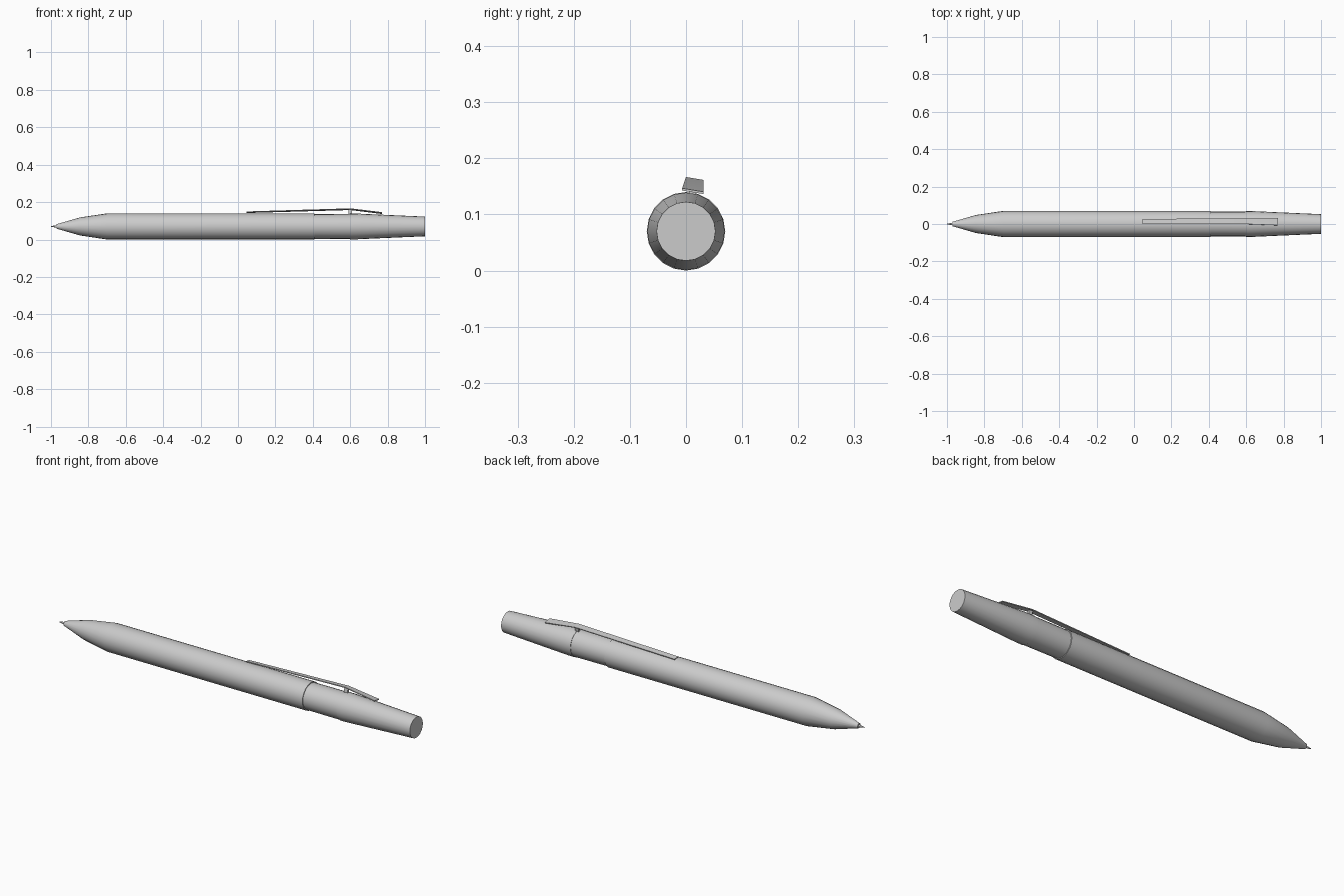
import bpy, bmesh, math
from mathutils import Matrix, Vector

cube = bpy.data.objects.get("Cube")
if cube:
    bpy.data.objects.remove(cube)

SIDES = 20
AXIS = 0.07            # height of the pen's centre line
CLIP_TURN = math.radians(-9.5)

grey = bpy.data.materials.new("light_grey")
grey.use_nodes = True
grey.diffuse_color = (0.6, 0.6, 0.6, 1)
grey.node_tree.nodes["Principled BSDF"].inputs["Base Color"].default_value = (0.6, 0.6, 0.6, 1)


def finish(name, bm):
    bmesh.ops.recalc_face_normals(bm, faces=bm.faces)
    mesh = bpy.data.meshes.new(name)
    bm.to_mesh(mesh)
    bm.free()
    mesh.materials.append(grey)
    obj = bpy.data.objects.new(name, mesh)
    bpy.context.collection.objects.link(obj)
    obj.location.z = AXIS
    bpy.ops.object.select_all(action='DESELECT')
    obj.select_set(True)
    bpy.context.view_layer.objects.active = obj
    bpy.ops.object.shade_smooth_by_angle(angle=math.radians(30))
    return obj


def loft(name, rings):
    """Skin a row of equal-sized rings and close both ends."""
    bm = bmesh.new()
    loops = [[bm.verts.new(p) for p in ring] for ring in rings]
    n = len(loops[0])
    for a, b in zip(loops, loops[1:]):
        for i in range(n):
            j = (i + 1) % n
            bm.faces.new((a[i], a[j], b[j], b[i]))
    bm.faces.new(loops[0])
    bm.faces.new(loops[-1])
    return finish(name, bm)


def turned(name, profile):
    """Round part along x from (x, radius) pairs."""
    angles = [2 * math.pi * i / SIDES for i in range(SIDES)]
    return loft(name, [[(x, r * math.cos(a), r * math.sin(a)) for a in angles]
                       for x, r in profile])


def strip(name, sections):
    """Flat bar along x from (x, half width, bottom, top), turned about the axis."""
    turn = Matrix.Rotation(CLIP_TURN, 3, 'X')
    return loft(name, [[turn @ Vector(p) for p in
                        ((x, -w, lo), (x, w, lo), (x, w, hi), (x, -w, hi))]
                       for x, w, lo, hi in sections])


# Writing point and barrel
turned("writing_point", [(-1.0, 0.002), (-0.965, 0.007), (-0.95, 0.007)])
turned("barrel", [(-0.97, 0.012), (-0.845, 0.048), (-0.7, 0.07), (0.41, 0.07)])

# Recessed collar and tapered push button
turned("collar", [(0.4, 0.066), (0.61, 0.067)])
turned("push_button", [(0.6, 0.069), (0.63, 0.069), (1.0, 0.0525)])

# Bent pocket clip and its post
strip("pocket_clip", [(0.045, 0.0135, 0.075, 0.079), (0.6, 0.016, 0.0915, 0.0955),
                      (0.77, 0.0195, 0.0705, 0.0745)])
strip("clip_post", [(0.59, 0.006, 0.06, 0.092), (0.61, 0.006, 0.06, 0.091)])
